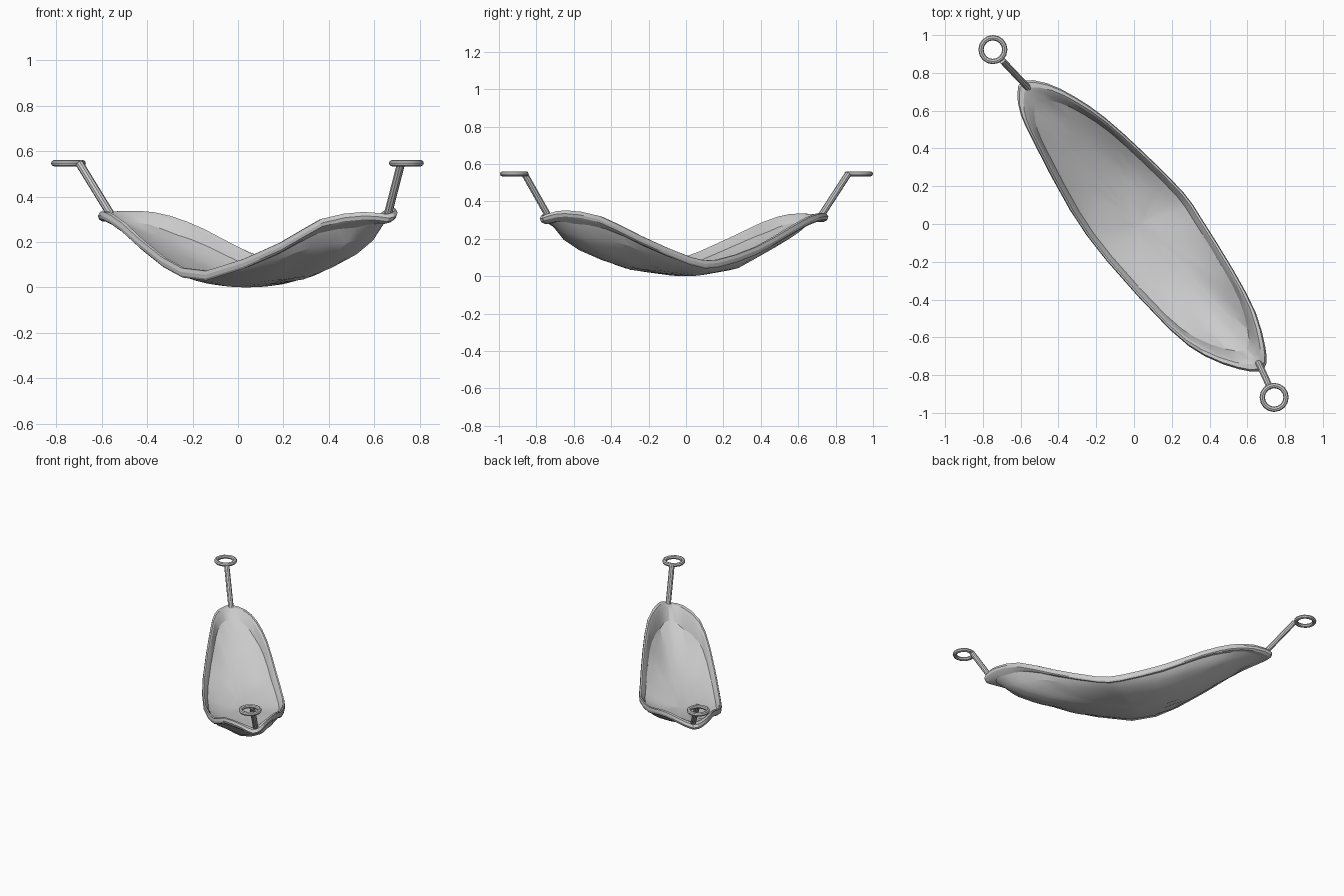
import bpy, bmesh
from mathutils import Vector

if "Cube" in bpy.data.objects:
    bpy.data.objects.remove(bpy.data.objects["Cube"])

# Rim of the cloth: outline seen from above with heights
RIM = [(-.59, .76, .335), (-.46, .745, .34), (-.315, .675, .32), (-.155, .565, .26),
       (.045, .385, .16), (.26, .17, .09), (.36, .025, .105), (.53, -.25, .22),
       (.645, -.47, .325), (.695, -.65, .355), (.70, -.74, .34), (.665, -.78, .325),
       (.56, -.77, .335), (.375, -.70, .305), (.19, -.56, .20), (-.145, -.195, .075),
       (-.34, .075, .135), (-.525, .42, .29), (-.6, .58, .335), (-.617, .69, .335)]
# Sagging centre line: distance along the length, height
SAG = [(-1.1, .305), (-.95, .30), (-.86, .28), (-.77, .255), (-.63, .185), (-.48, .12), (-.25, .03),
       (0, 0), (.34, .03), (.5, .07), (.65, .11), (.82, .195), (.93, .28), (1.1, .31)]
CENTRE = Vector((.03, 0, 0))
AXIS = Vector((.642, -.767, 0))


def sag(p):
    t = (p - CENTRE).dot(AXIS)
    for (a, za), (b, zb) in zip(SAG, SAG[1:]):
        if a <= t <= b:
            return za + (zb - za) * (t - a) / (b - a)
    return .3


def smooth_loop(pts):
    # insert a curved midpoint between neighbours
    n, out = len(pts), []
    for i in range(n):
        a, b, c, d = (pts[(i + k) % n] for k in (-1, 0, 1, 2))
        out += [b, (9 * (b + c) - a - d) / 16]
    return out


def cloth_point(rim, s, lift, hem):
    # hem points follow the rim height, the rest follows the sag
    flat = Vector((rim.x, rim.y, 0))
    p = CENTRE.lerp(flat, s)
    sagged = sag(p) + (rim.z - .03 - sag(flat)) * s ** 3.3
    p.z = sagged * (1 - hem) + (rim.z - .03) * hem + lift
    return p


# Cloth: underside rings, thick wide hem, upper rings
def build_cloth():
    section = [(.2, 0, 0), (.4, 0, 0), (.58, 0, 0), (.74, 0, 0), (.85, 0, 0), (.92, -.004, .4),
               (.97, -.014, .8), (.992, -.006, 1), (1, .01, 1), (.985, .027, 1), (.95, .03, .8),
               (.92, .024, .6), (.86, .012, 0), (.74, .012, 0), (.58, .012, 0), (.4, .012, 0),
               (.2, .012, 0)]
    bm = bmesh.new()
    rims = smooth_loop([Vector(p) for p in RIM])
    rings = [[bm.verts.new(cloth_point(r, *sec)) for r in rims] for sec in section]
    n = len(rims)
    for a, b in zip(rings, rings[1:]):
        for i in range(n):
            j = (i + 1) % n
            bm.faces.new((a[i], a[j], b[j], b[i]))
    for ring, z in ((rings[0], 0), (rings[-1], .012)):
        c = bm.verts.new((CENTRE.x, CENTRE.y, z))
        for i in range(n):
            bm.faces.new((ring[i], ring[(i + 1) % n], c))
    bmesh.ops.recalc_face_normals(bm, faces=bm.faces)
    mesh = bpy.data.meshes.new("hammock_cloth")
    bm.to_mesh(mesh)
    bm.free()
    ob = bpy.data.objects.new("hammock_cloth", mesh)
    bpy.context.collection.objects.link(ob)
    bpy.context.view_layer.objects.active = ob
    ob.select_set(True)
    bpy.ops.object.shade_smooth_by_angle(angle=.35)


# Hanging rope and ring at one end
def build_hanger(name, start, end, ring):
    a, b = Vector(start), Vector(end)
    bpy.ops.mesh.primitive_cylinder_add(vertices=10, radius=.018, depth=(b - a).length,
                                        location=(a + b) / 2)
    rope = bpy.context.object
    rope.name = name + "_rope"
    rope.rotation_euler = (b - a).to_track_quat('Z', 'Y').to_euler()
    bpy.ops.object.shade_smooth_by_angle()
    bpy.ops.mesh.primitive_torus_add(major_radius=.063, minor_radius=.014, major_segments=16,
                                     minor_segments=8, location=ring)
    bpy.context.object.name = name + "_ring"
    bpy.ops.object.shade_smooth_by_angle()


build_cloth()
build_hanger("back", (-.56, .72, .32), (-.698, .866, .545), (-.747, .923, .547))
build_hanger("front", (.66, -.735, .32), (.718, -.862, .545), (.742, -.918, .547))
